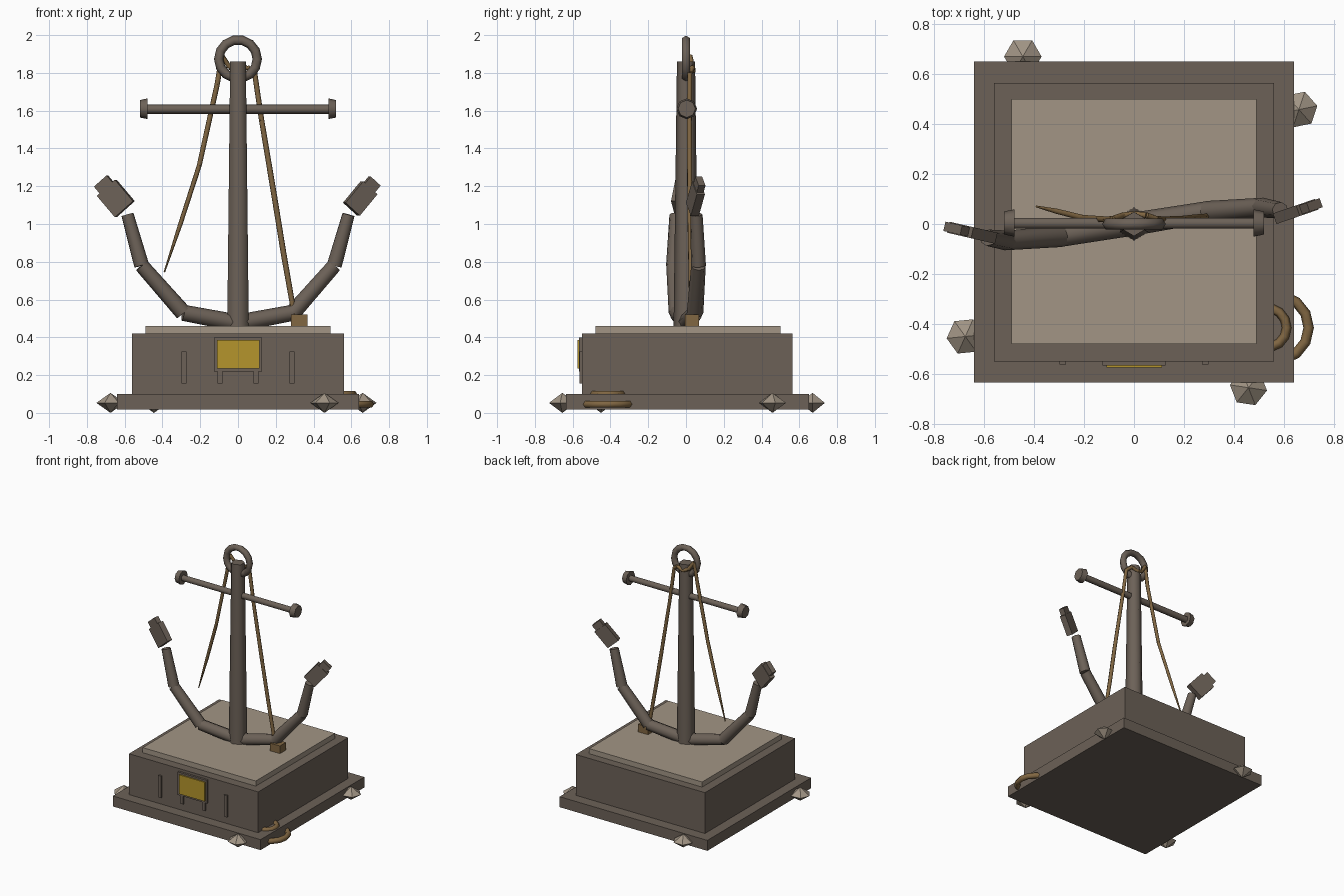
import bpy, bmesh, math
from mathutils import Matrix, Vector, Euler

cube = bpy.data.objects.get("Cube")
if cube:
    bpy.data.objects.remove(cube, do_unlink=True)


def material(name, rgb):
    m = bpy.data.materials.new(name)
    m.use_nodes = True
    m.diffuse_color = (*rgb, 1)
    node = next(n for n in m.node_tree.nodes if n.type == 'BSDF_PRINCIPLED')
    node.inputs["Base Color"].default_value = (*rgb, 1)
    node.inputs["Roughness"].default_value = 0.8
    return m


IRON = material("dark_brown", (0.15, 0.12, 0.096))
STONE = material("pale_stone", (0.36, 0.3, 0.235))
GOLD = material("gold", (0.46, 0.3, 0.025))
ROPE = material("rope_brown", (0.22, 0.135, 0.055))


def finish(name, bm, mat, smooth=False):
    bmesh.ops.recalc_face_normals(bm, faces=bm.faces)
    mesh = bpy.data.meshes.new(name)
    bm.to_mesh(mesh)
    bm.free()
    mesh.materials.append(mat)
    ob = bpy.data.objects.new(name, mesh)
    bpy.context.scene.collection.objects.link(ob)
    if smooth:
        bpy.ops.object.select_all(action='DESELECT')
        ob.select_set(True)
        bpy.context.view_layer.objects.active = ob
        bpy.ops.object.shade_smooth_by_angle(angle=math.radians(65))
    return ob


def box(name, lo, hi, mat):
    """Axis-aligned box between two corners."""
    lo, hi = Vector(lo), Vector(hi)
    bm = bmesh.new()
    bmesh.ops.create_cube(bm, size=1, matrix=Matrix.Translation((lo + hi) / 2)
                          @ Matrix.Diagonal((*(hi - lo), 1)))
    return finish(name, bm, mat)


def add_rod(bm, a, b, ra, rb, sides=6):
    """Tapered rod from a to b."""
    a, b = Vector(a), Vector(b)
    d = b - a
    turn = d.to_track_quat('Z', 'Y').to_matrix().to_4x4()
    bmesh.ops.create_cone(bm, cap_ends=True, segments=sides, radius1=ra, radius2=rb,
                          depth=d.length, matrix=Matrix.Translation((a + b) / 2) @ turn)


def rods(name, points, radii, mat, sides=6):
    bm = bmesh.new()
    for i in range(len(points) - 1):
        add_rod(bm, points[i], points[i + 1], radii[i], radii[i + 1], sides)
    return finish(name, bm, mat, True)


def torus(name, center, major, minor, mat, upright=False, n=14, k=6):
    bm = bmesh.new()
    rings = []
    for i in range(n):
        a = math.tau * i / n
        ring = []
        for j in range(k):
            b = math.tau * j / k
            r = major + minor * math.cos(b)
            ring.append(bm.verts.new((r * math.cos(a), r * math.sin(a), minor * math.sin(b))))
        rings.append(ring)
    for i in range(n):
        p, q = rings[i], rings[(i + 1) % n]
        for j in range(k):
            bm.faces.new((p[j], q[j], q[(j + 1) % k], p[(j + 1) % k]))
    if upright:
        bm.transform(Matrix.Rotation(math.pi / 2, 4, 'X'))
    bm.transform(Matrix.Translation(center))
    return finish(name, bm, mat, True)


# Stepped pedestal
box("base_slab", (-0.64, -0.635, 0.018), (0.64, 0.65, 0.1), IRON)
box("pedestal_block", (-0.56, -0.55, 0.1), (0.56, 0.565, 0.42), IRON)
box("top_slab", (-0.49, -0.48, 0.42), (0.49, 0.5, 0.46), STONE)

# Front plaque with its frame, legs and side bars
box("plaque_frame", (-0.127, -0.566, 0.22), (0.127, -0.54, 0.4), IRON)
box("plaque", (-0.11, -0.575, 0.235), (0.113, -0.56, 0.385), GOLD)
for side, label in ((-1, "right"), (1, "left")):
    for part, x, top in (("plaque_leg", 0.096, 0.225), ("front_bar", 0.285, 0.325)):
        box(f"{part}_{label}", (side * x - 0.013, -0.563, 0.155),
            (side * x + 0.013, -0.54, top), IRON)

# Faceted stones around the base
STONES = (("back", -0.445, 0.67, 0), ("left", 0.66, 0.458, 0.2),
          ("right", -0.675, -0.45, 0.1), ("front", 0.458, -0.655, -0.15))
for label, x, y, turn in STONES:
    bm = bmesh.new()
    rim = [bm.verts.new((0.075 * math.cos(turn + math.tau * i / 6),
                         0.075 * math.sin(turn + math.tau * i / 6), 0)) for i in range(6)]
    for z in (-0.053, 0.053):
        tip = bm.verts.new((0, 0, z))
        for i in range(6):
            bm.faces.new((rim[i], rim[(i + 1) % 6], tip))
    bm.transform(Matrix.Translation((x, y, 0.053)))
    finish(f"stone_{label}", bm, STONE)

# Anchor shank and ring
rods("shank", [(0, 0, 0.44), (0, 0, 1.86)], [0.066, 0.048], IRON)
torus("anchor_ring", (0, 0, 1.873), 0.102, 0.025, IRON, upright=True)

# Stock with end knobs
rods("stock", [(-0.5, 0.003, 1.608), (0.5, 0.003, 1.608)], [0.025, 0.025], IRON)
for s, label in ((-1, "right"), (1, "left")):
    rods(f"stock_knob_{label}", [(s * 0.478, 0.004, 1.61), (s * 0.52, 0.004, 1.61)],
         [0.055, 0.046], IRON, 8)

# Curved arms and flukes, slightly swung about the shank
for s, label, yaw, width in ((-1, "right", -13, 0.13), (1, "left", 19, 0.105)):
    path = [(0, 0, 0.475), (s * 0.29, s * 0.048, 0.53),
            (s * 0.51, s * 0.066, 0.78), (s * 0.585, s * 0.055, 1.05)]
    radii = [0.046, 0.044, 0.04, 0.034]
    bm = bmesh.new()
    for i in range(3):
        add_rod(bm, path[i], path[i + 1], radii[i], radii[i + 1] * 0.97, 8)
    finish(f"arm_{label}", bm, IRON, True)

    turn = Euler((0, s * math.radians(41), math.radians(yaw))).to_matrix().to_4x4()
    place = Matrix.Translation((s * 0.647, 0.05 if s > 0 else -0.035, 1.135)) @ turn
    bm = bmesh.new()
    for z, w, d, h in ((0, width, 0.045, 0.15), (0.08, width * 0.7, 0.038, 0.085)):
        bmesh.ops.create_cube(bm, size=1, matrix=place @ Matrix.Translation((0, 0, z))
                              @ Matrix.Diagonal((w, d, h, 1)))
    finish(f"fluke_{label}", bm, IRON)

# Rope through the ring, with one loose end and one tied end
rods("rope_loose_end", [(0.0, 0.04, 1.81), (-0.045, 0.035, 1.83), (-0.085, 0.02, 1.89),
                        (-0.11, 0.018, 1.74), (-0.205, 0.025, 1.31),
                        (-0.305, 0.05, 1.0), (-0.39, 0.07, 0.745)],
     [0.013, 0.013, 0.014, 0.014, 0.013, 0.012, 0.004], ROPE)
rods("rope_tied_end", [(0.0, 0.04, 1.81), (0.05, 0.035, 1.83), (0.088, 0.02, 1.8),
                       (0.125, 0.018, 1.55), (0.195, 0.02, 1.13),
                       (0.242, 0.025, 0.84), (0.3, 0.03, 0.51)],
     [0.013, 0.013, 0.014, 0.014, 0.015, 0.015, 0.014], ROPE)
box("rope_block", (0.28, -0.005, 0.46), (0.367, 0.07, 0.52), ROPE)

# Rope coils resting at the corner of the base
torus("rope_coil_large", (0.568, -0.415, 0.046), 0.131, 0.021, ROPE)
torus("rope_coil_small", (0.532, -0.415, 0.1), 0.079, 0.019, ROPE)
